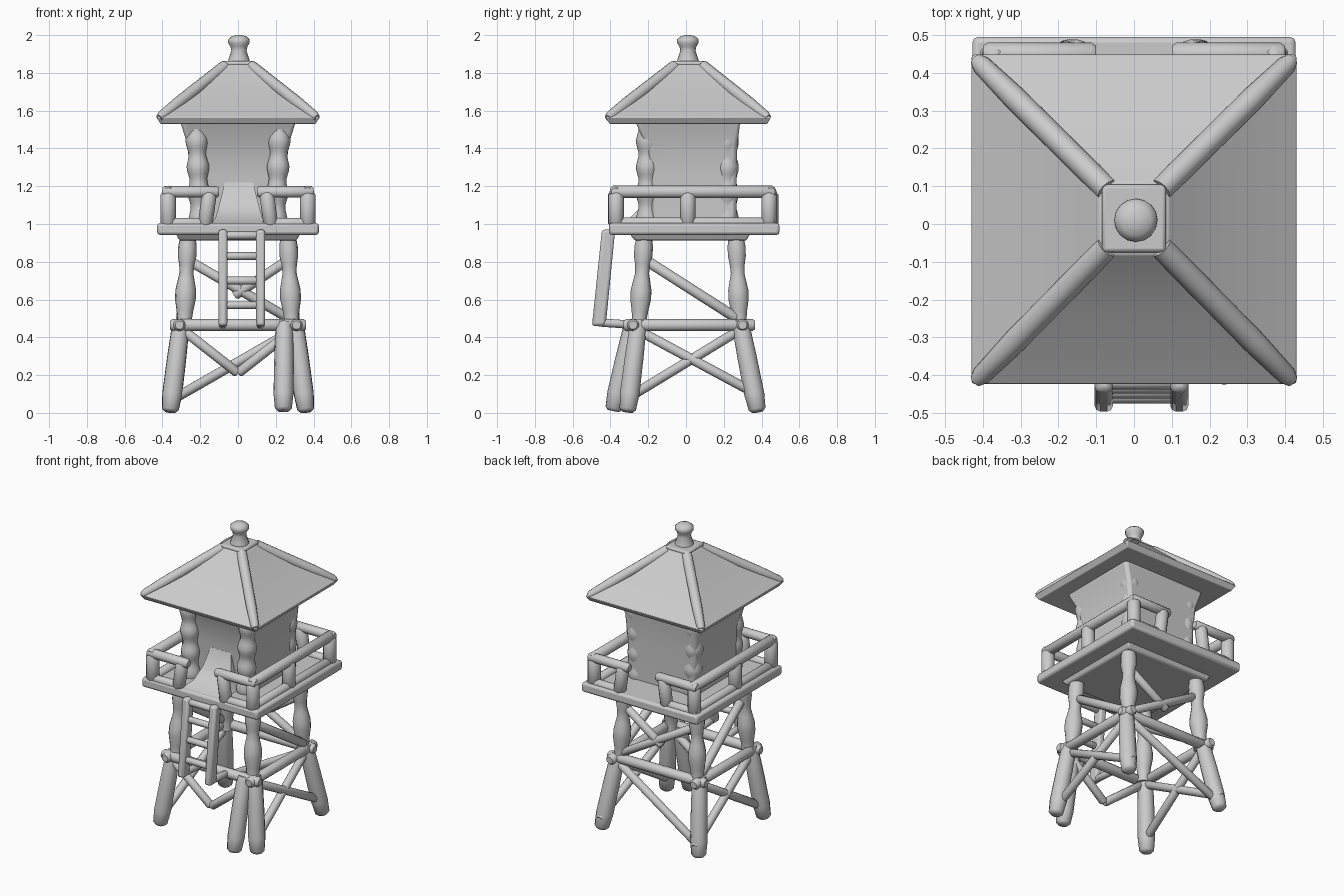
import bpy, bmesh, math
from mathutils import Vector

cube = bpy.data.objects.get("Cube")
if cube:
    bpy.data.objects.remove(cube, do_unlink=True)

grey = bpy.data.materials.new("plain_grey")
grey.use_nodes = True
COLOR = (0.6, 0.6, 0.6, 1)
grey.diffuse_color = COLOR
grey.node_tree.nodes["Principled BSDF"].inputs["Base Color"].default_value = COLOR


def skin(name, rings, bevel=0, angle=50):
    """Join rings of points into a closed, smooth-shaded solid."""
    bm = bmesh.new()
    loops = [[bm.verts.new(p) for p in ring] for ring in rings]
    n = len(loops[0])
    for a, b in zip(loops, loops[1:]):
        for i in range(n):
            j = (i + 1) % n
            bm.faces.new((a[i], a[j], b[j], b[i]))
    bm.faces.new(loops[0][::-1])
    bm.faces.new(loops[-1])
    bmesh.ops.recalc_face_normals(bm, faces=bm.faces)
    mesh = bpy.data.meshes.new(name)
    bm.to_mesh(mesh)
    bm.free()
    mesh.materials.append(grey)
    obj = bpy.data.objects.new(name, mesh)
    bpy.context.collection.objects.link(obj)
    bpy.ops.object.select_all(action='DESELECT')
    obj.select_set(True)
    bpy.context.view_layer.objects.active = obj
    if bevel:
        mod = obj.modifiers.new("soft_edges", 'BEVEL')
        mod.width, mod.segments = bevel, 2
    bpy.ops.object.shade_smooth_by_angle(angle=math.radians(angle))
    return obj


def rod(name, p, q, profile=0.025, sides=12):
    """Turned rod from p to q; profile is a radius or (position, radius) pairs."""
    p, q = Vector(p), Vector(q)
    if isinstance(profile, float):
        e = 0.4 * profile / (q - p).length
        profile = [(0, profile * .7), (e, profile), (1 - e, profile), (1, profile * .7)]
    turn = (q - p).to_track_quat('Z', 'Y')
    rings = []
    for t, r in profile:
        rings.append([p.lerp(q, t) + turn @ Vector((r * math.cos(a), r * math.sin(a), 0))
                      for a in (math.tau * i / sides for i in range(sides))])
    return skin(name, rings)


def loft(name, sections, bevel=0.01):
    """Stack of rectangles (x0, x1, y0, y1, z)."""
    return skin(name, [[(a, c, z), (b, c, z), (b, d, z), (a, d, z)]
                       for a, b, c, d, z in sections], bevel, 30)


# Roof with hip ridges, cap and finial
loft("roof", [(-.28, .28, -.25, .28, 1.545), (-.41, .41, -.405, .43, 1.53),
              (-.432, .432, -.425, .45, 1.565), (-.25, .25, -.235, .265, 1.695),
              (-.09, .09, -.08, .11, 1.845)], 0.005)
for sx in (-1, 1):
    for y, ytop in ((-.415, -.06), (.435, .09)):
        rod("roof_ridge", (sx * .418, y, 1.562), (sx * .07, ytop, 1.835),
            [(0, .018), (.04, .026), (.3, .032), (1, .032)])
loft("roof_cap", [(-.085, .085, -.075, .105, 1.825), (-.085, .085, -.075, .105, 1.862)])
rod("finial", (.005, .01, 1.85), (.005, .01, 2.0),
    [(0, .06), (.15, .055), (.45, .04), (.6, .045), (.72, .057), (.85, .057), (.95, .04), (1, .015)], 16)

# Cabin walls, flaring up to the roof
loft("cabin_walls", [(-.25, .25, -.185, .268, .98), (-.252, .252, -.19, .268, 1.25),
                     (-.268, .268, -.215, .272, 1.42), (-.308, .308, -.272, .288, 1.55)], 0.02)
loft("door_step", [(-.15, .16, -.4, -.15, 1.0), (-.12, .13, -.3, -.15, 1.03),
                   (-.1, .11, -.23, -.15, 1.1), (-.07, .08, -.19, -.15, 1.22)], 0)

# Lumpy corner columns of the cabin
lumps = [(i / 24, .053 + .007 * math.sin(math.tau * i / 6)) for i in range(25)]
for sx in (-1, 1):
    for y in (-.205, .22):
        rod("cabin_column", (sx * .2, y, .99), (sx * .222, y, 1.54), lumps)

# Deck
loft("deck", [(-.428, .428, -.408, .495, .942), (-.428, .428, -.408, .495, 1.005)], 0.015)
loft("deck_support", [(-.31, .31, -.27, .32, .912), (-.33, .33, -.3, .34, .95)], 0.01)

# Railings: full at the sides, open in the middle at front and back
for sx in (-1, 1):
    x = sx * .37
    rod("side_rail", (x, -.4, 1.17), (x, .47, 1.17), 0.033)
    rod("side_rail_foot", (x, -.4, 1.005), (x, .47, 1.005), 0.03)
    for y in (-.37, .01, .44):
        rod("side_rail_post", (x, y, .99), (x, y, 1.17), 0.041)
    for y in (-.375, .45):
        rod("end_rail", (sx * .4, y, 1.17), (sx * .1, y, 1.17), 0.03)
        rod("end_rail_foot", (sx * .4, y, 1.005), (sx * .15, y, 1.005), 0.028)
        rod("end_rail_post", (sx * .175, y, .99), (sx * .15, y, 1.17), 0.039)

# Upper legs, bulging twice, and spreading lower legs
bulge = [(0, .043), (.1, .038), (.2, .044), (.32, .055), (.42, .055), (.52, .045), (.6, .037),
         (.68, .04), (.78, .049), (.88, .049), (1, .04)]
foot = [(0, .03), (.03, .045), (.2, .053), (.6, .051), (.9, .047), (1, .038)]
for sx in (-1, 1):
    for top, mid, base in ((-.22, -.25, -.31), (.265, .285, .38)):
        rod("upper_leg", (sx * .285, mid, .44), (sx * .265, top, .94), bulge)
        rod("lower_leg", (sx * .36, base, .005), (sx * .3, mid, .49), foot)
rod("spare_leg", (.24, -.385, .01), (.245, -.28, .48), foot)

# Ring beams halfway up the legs
for sx in (-1, 1):
    rod("side_beam", (sx * .31, -.33, .465), (sx * .31, .365, .465), 0.032)
for y in (-.28, .3):
    rod("cross_beam", (-.36, y, .465), (.36, y, .465), 0.032)

# Diagonal braces
for sx in (-1, 1):
    x = sx * .3
    rod("side_brace", (x, -.24, .43), (sx * .35, .41, .08), 0.026)
    rod("side_brace", (sx * .34, -.29, .09), (x, .27, .43), 0.026)
    rod("upper_side_brace", (sx * .265, -.2, .8), (x, .27, .5), 0.028)
    rod("front_brace", (sx * .28, -.27, .43), (0, -.28, .21), 0.026)
rod("back_brace", (-.33, .36, .08), (.28, .3, .43), 0.026)
rod("upper_back_brace", (-.25, .27, .8), (.27, .29, .5), 0.026)
rod("upper_back_brace", (-.02, .28, .62), (.25, .27, .8), 0.026)

# Ladder leaning on the front of the deck
for x in (-.08, .12):
    loft("ladder_side", [(x - .024, x + .024, -.498, -.425, .46),
                         (x - .024, x + .024, -.445, -.375, .97)], 0.015)
    rod("ladder_strut", (x, -.47, .48), (x, -.27, .465), 0.022)
for z in (.57, .7, .83, .94):
    y = -.465 + .1 * (z - .46)
    rod("ladder_rung", (-.08, y, z), (.12, y, z), 0.021)
